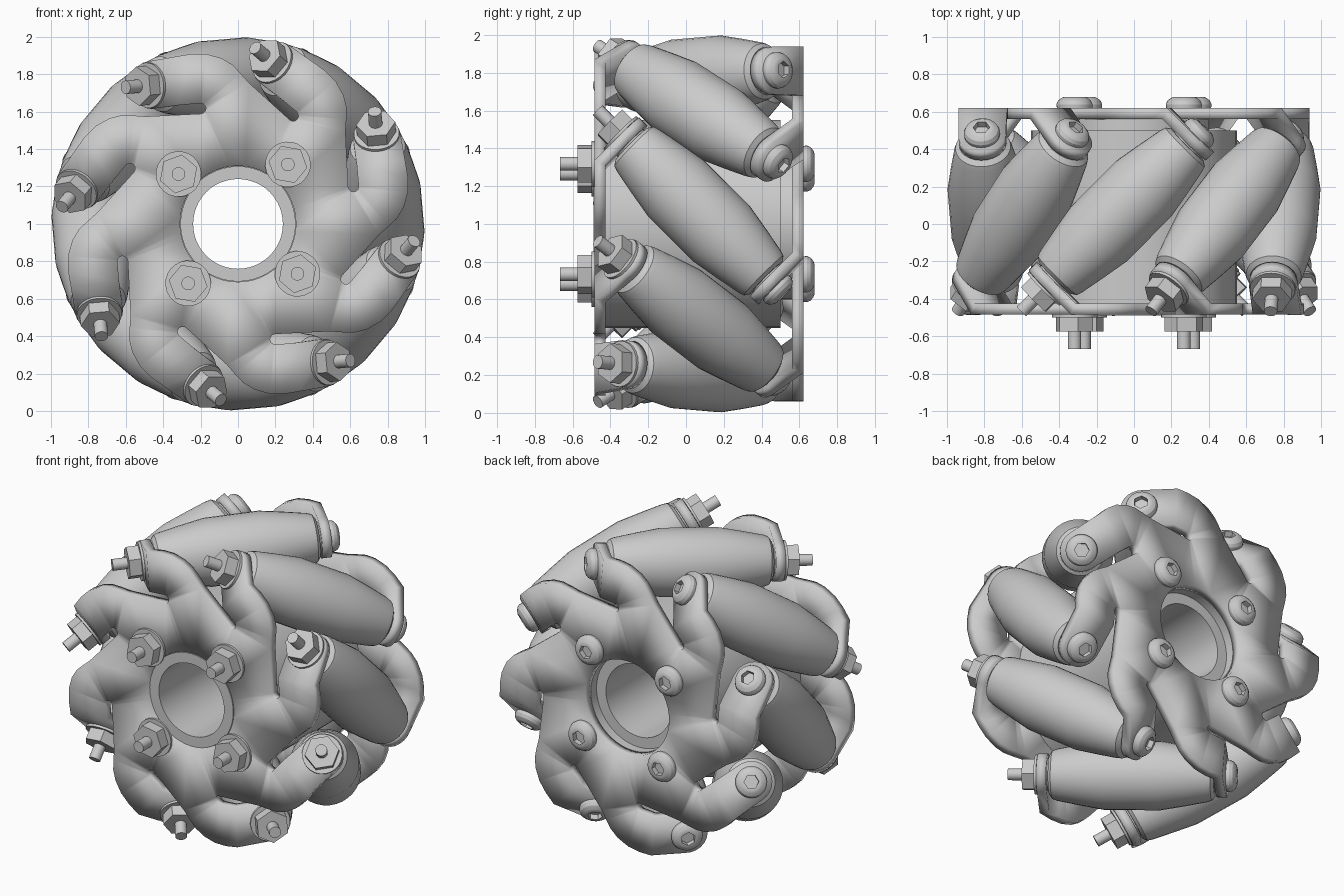
import bpy, bmesh, math
from mathutils import Matrix, Vector

cube = bpy.data.objects.get("Cube")
if cube:
    bpy.data.objects.remove(cube, do_unlink=True)

COUNT = 8
START = math.radians(5)       # angle of the first roller
MID_Y = 0.068                 # middle plane between the two plates
AXLE_R = 0.78                 # distance of roller centres from the wheel axis
PLATE_Y = -0.455
TAB_S = 0.545                 # tab position along the roller axis
BEND = TAB_S * math.sqrt(0.5) - 0.14   # tangent offset of the fold line

steel = bpy.data.materials.new("plain grey")
steel.use_nodes = True
grey = (0.6, 0.6, 0.6, 1)
steel.diffuse_color = grey
steel.node_tree.nodes["Principled BSDF"].inputs["Base Color"].default_value = grey


def add_object(name, mesh, matrix=None):
    ob = bpy.data.objects.new(name, mesh)
    bpy.context.collection.objects.link(ob)
    if matrix:
        ob.matrix_world = matrix
    return ob


def finish(bm, name):
    bmesh.ops.recalc_face_normals(bm, faces=bm.faces)
    mesh = bpy.data.meshes.new(name)
    bm.to_mesh(mesh)
    bm.free()
    mesh.materials.append(steel)
    return mesh


def lathe(name, profile, segments=24, closed=False):
    """Spin (height, radius[, 'hex']) points around local z."""
    bm = bmesh.new()
    rings = []
    for h, r, *shape in profile:
        ring = []
        for i in range(segments):
            a = math.tau * i / segments
            rad = r
            if shape:
                rad = r * math.cos(math.pi / 6) / math.cos(a % (math.pi / 3) - math.pi / 6)
            ring.append(bm.verts.new((rad * math.cos(a), rad * math.sin(a), h)))
        rings.append(ring)
    pairs = list(zip(rings, rings[1:]))
    if closed:
        pairs.append((rings[-1], rings[0]))
    else:
        bm.faces.new(rings[0])
        bm.faces.new(rings[-1])
    for lo, hi in pairs:
        for i in range(segments):
            j = (i + 1) % segments
            bm.faces.new((lo[i], lo[j], hi[j], hi[i]))
    return finish(bm, name)


def frame(origin, x_axis, z_axis):
    y_axis = z_axis.cross(x_axis)
    m = Matrix((x_axis, y_axis, z_axis)).transposed().to_4x4()
    m.translation = origin
    return m


def radial(a):
    return Vector((math.cos(a), 0, math.sin(a)))


def tangent(a):
    return Vector((-math.sin(a), 0, math.cos(a)))


CENTRE = Vector((0, 0, 1))
AXIS = Vector((0, 1, 0))


def plate(name, flip):
    """Sheet plate with eight slotted, folded tabs."""
    bm = bmesh.new()

    def vert(k, r, t, y):
        a = START + k * math.tau / COUNT
        if flip:
            t, y = -t, 2 * MID_Y - y
        return bm.verts.new(CENTRE + radial(a) * r + tangent(a) * t + AXIS * y)

    slot = [(0.632 - 0.028 * math.cos(math.pi * i / 6),
             0.145 - 0.028 * math.sin(math.pi * i / 6)) for i in range(7)]
    edge = [(0.92, BEND), (0.927, 0.17), (0.92, 0.09), (0.89, 0.01), (0.85, -0.045),
            (0.80, -0.085), (0.745, -0.125)]
    outline = []
    for n in range(COUNT):
        k = -n if not flip else n
        outline += [vert(k, r, t, PLATE_Y) for r, t in slot]
        inner = vert(k, 0.66, BEND, PLATE_Y)
        outer = [vert(k, r, t, PLATE_Y) for r, t in edge]
        outline += [inner] + outer
        # rounded tab folded by 45 degrees
        tip = []
        for i in range(13):
            b = math.pi * i / 12
            w = (0.198 + 0.127 * math.sin(b)) * math.sqrt(0.5)
            tip.append(vert(k, AXLE_R - 0.127 * math.cos(b), BEND + w, PLATE_Y + w))
        bm.faces.new([inner] + tip + [outer[0]])
    hole = [bm.verts.new(CENTRE + radial(math.tau * i / 48) * 0.31
                         + AXIS * (2 * MID_Y - PLATE_Y if flip else PLATE_Y)) for i in range(48)]
    edges = []
    for loop in (outline, hole):
        for p, q in zip(loop, loop[1:] + loop[:1]):
            edges.append(bm.edges.get((p, q)) or bm.edges.new((p, q)))
    bmesh.ops.triangle_fill(bm, edges=edges, use_beauty=True)
    ob = add_object(name, finish(bm, name))
    mod = ob.modifiers.new("thickness", 'SOLIDIFY')
    mod.thickness = 0.06
    mod.offset = 0
    mod.use_even_offset = True
    return ob


plate("front_plate", False)
plate("back_plate", True)

# hub drum with stepped bore
along = frame(CENTRE, Vector((1, 0, 0)), AXIS)
hub = lathe("hub", [(-0.49, 0.24), (-0.49, 0.308), (-0.425, 0.308), (-0.425, 0.55), (0.5, 0.55),
                    (0.5, 0.4), (0.56, 0.4), (0.56, 0.31), (0.5, 0.31), (0.5, 0.24)], 48, True)
add_object("hub", hub, along)

# shared fastener shapes, measured outward from the clamped surface
nut = lathe("nut", [(0, 0.122), (0.015, 0.122), (0.015, 0.105, 'hex'), (0.09, 0.105, 'hex'),
                    (0.09, 0.036), (0.182, 0.036)])
head = lathe("bolt_head", [(0, 0.095), (0.02, 0.097), (0.04, 0.088), (0.054, 0.07),
                           (0.06, 0.055), (0.06, 0.045, 'hex'), (0.025, 0.045, 'hex')])

# roller with tapered ends, and its spacers and shaft
half = [(0.17, 0.21), (0.32, 0.184), (0.455, 0.158), (0.485, 0.148), (0.503, 0.122)]
body = lathe("roller", [(-h, r) for h, r in reversed(half)] + half, 32)
shaft = lathe("roller_shaft", [(-0.58, 0.04), (-0.52, 0.04), (-0.52, 0.1), (0.52, 0.1),
                               (0.52, 0.04), (0.58, 0.04)])

for k in range(COUNT):
    a = START + k * math.tau / COUNT
    rad = radial(a)
    axle = (AXIS - tangent(a)).normalized()
    mid = CENTRE + rad * AXLE_R + AXIS * MID_Y
    n = k + 1
    add_object(f"roller_{n}", body, frame(mid, rad, axle))
    add_object(f"roller_shaft_{n}", shaft, frame(mid, rad, axle))
    add_object(f"roller_nut_{n}", nut, frame(mid - axle * 0.575, rad, -axle))
    add_object(f"roller_bolt_head_{n}", head, frame(mid + axle * 0.575, rad, axle))

# four through bolts around the hub
for k in range(4):
    rad = radial(math.radians(50 + 90 * k))
    spot = CENTRE + rad * 0.415
    add_object(f"hub_nut_{k + 1}", nut, frame(spot - AXIS * 0.485, rad, -AXIS))
    add_object(f"hub_bolt_head_{k + 1}", head, frame(spot + AXIS * 0.62, rad, AXIS))

# smooth the turned parts while keeping their edges crisp
bpy.ops.object.select_all(action='DESELECT')
seen = set()
for ob in bpy.context.collection.objects:
    if ob.type == 'MESH' and ob.data.materials and ob.data.materials[0] == steel:
        if ob.data.name not in seen:
            seen.add(ob.data.name)
            ob.select_set(True)
            bpy.context.view_layer.objects.active = ob
bpy.ops.object.shade_smooth_by_angle(angle=math.radians(25))
